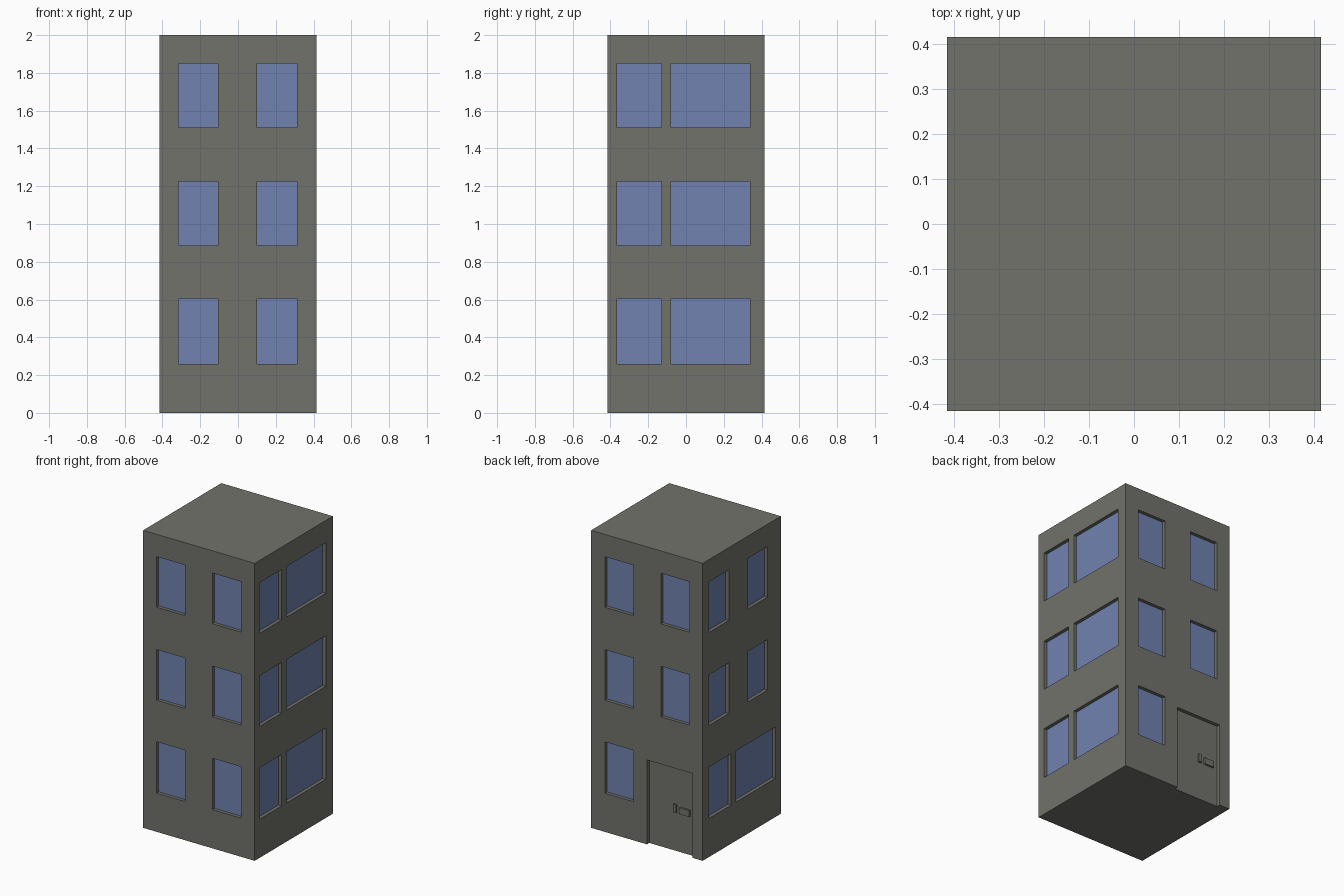
import bpy, bmesh
from mathutils import Vector

if "Cube" in bpy.data.objects:
    bpy.data.objects.remove(bpy.data.objects["Cube"])

H = 0.415      # half width of the tower
D = 0.025      # recess depth
ROWS = [(0.26, 0.605), (0.885, 1.225), (1.51, 1.85)]


def material(name, rgb):
    m = bpy.data.materials.new(name)
    m.diffuse_color = (*rgb, 1)
    m.use_nodes = True
    m.node_tree.nodes["Principled BSDF"].inputs["Base Color"].default_value = m.diffuse_color
    return m


wall_mat = material("grey_wall", (0.165, 0.168, 0.147))
glass_mat = material("blue_glass", (0.162, 0.223, 0.43))


def add_boxes(name, boxes, mat):
    """One object made of axis-aligned boxes given as (low, high) corners."""
    bm = bmesh.new()
    for a, b in boxes:
        lo = Vector([min(p) for p in zip(a, b)])
        hi = Vector([max(p) for p in zip(a, b)])
        for v in bmesh.ops.create_cube(bm, size=1)["verts"]:
            v.co = Vector([(l + h) / 2 + c * (h - l) for l, h, c in zip(lo, hi, v.co)])
    me = bpy.data.meshes.new(name)
    bm.to_mesh(me)
    bm.free()
    me.materials.append(mat)
    ob = bpy.data.objects.new(name, me)
    bpy.context.collection.objects.link(ob)
    return ob


def box_on(side, u, z, d0, d1):
    """Box on a facade: u range along the wall, depths measured inwards."""
    s = -1 if side in ("front", "left") else 1
    p, q = s * (H - d0), s * (H - d1)
    if side in ("front", "back"):
        return (u[0], p, z[0]), (u[1], q, z[1])
    return (p, u[0], z[0]), (q, u[1], z[1])


# Window layout per facade
pair = [(-0.315, -0.105), (0.1, 0.312)]
windows = []
for i, z in enumerate(ROWS):
    windows += [("front", u, z) for u in pair]
    windows += [("right", u, z) for u in [(-0.365, -0.13), (-0.08, 0.34)]]
    left = [(0.115, 0.35), (-0.357, 0.063)] if i == 0 else [(0.138, 0.35), (-0.275, -0.065)]
    windows += [("left", u, z) for u in left]
    windows += [("back", u, z) for u in (pair[1:] if i == 0 else pair)]

# Tower body with recessed windows and doorway
body = add_boxes("tower_body", [((-H, -H, 0), (H, H, 2))], wall_mat)
cuts = [box_on(s, u, z, -0.05, D) for s, u, z in windows]
cuts.append(box_on("back", (-0.338, 0.0), (-0.05, 0.567), -0.05, D))
cutter = add_boxes("recess_cutter", cuts, wall_mat)
cutter.hide_render = True
mod = body.modifiers.new("recesses", "BOOLEAN")
mod.operation = "DIFFERENCE"
mod.solver = "EXACT"
mod.object = cutter
bpy.context.view_layer.objects.active = body
bpy.ops.object.modifier_apply(modifier=mod.name)
bpy.data.objects.remove(cutter)

# Glass plates at the back of each recess
add_boxes("window_panes", [box_on(s, u, z, D - 0.002, D + 0.004) for s, u, z in windows], glass_mat)

# Door lock plate and handle bar
add_boxes("door_handle", [
    box_on("back", (-0.207, -0.185), (0.26, 0.315), D - 0.012, D + 0.003),
    box_on("back", (-0.305, -0.23), (0.26, 0.303), D - 0.012, D + 0.003),
], wall_mat)
